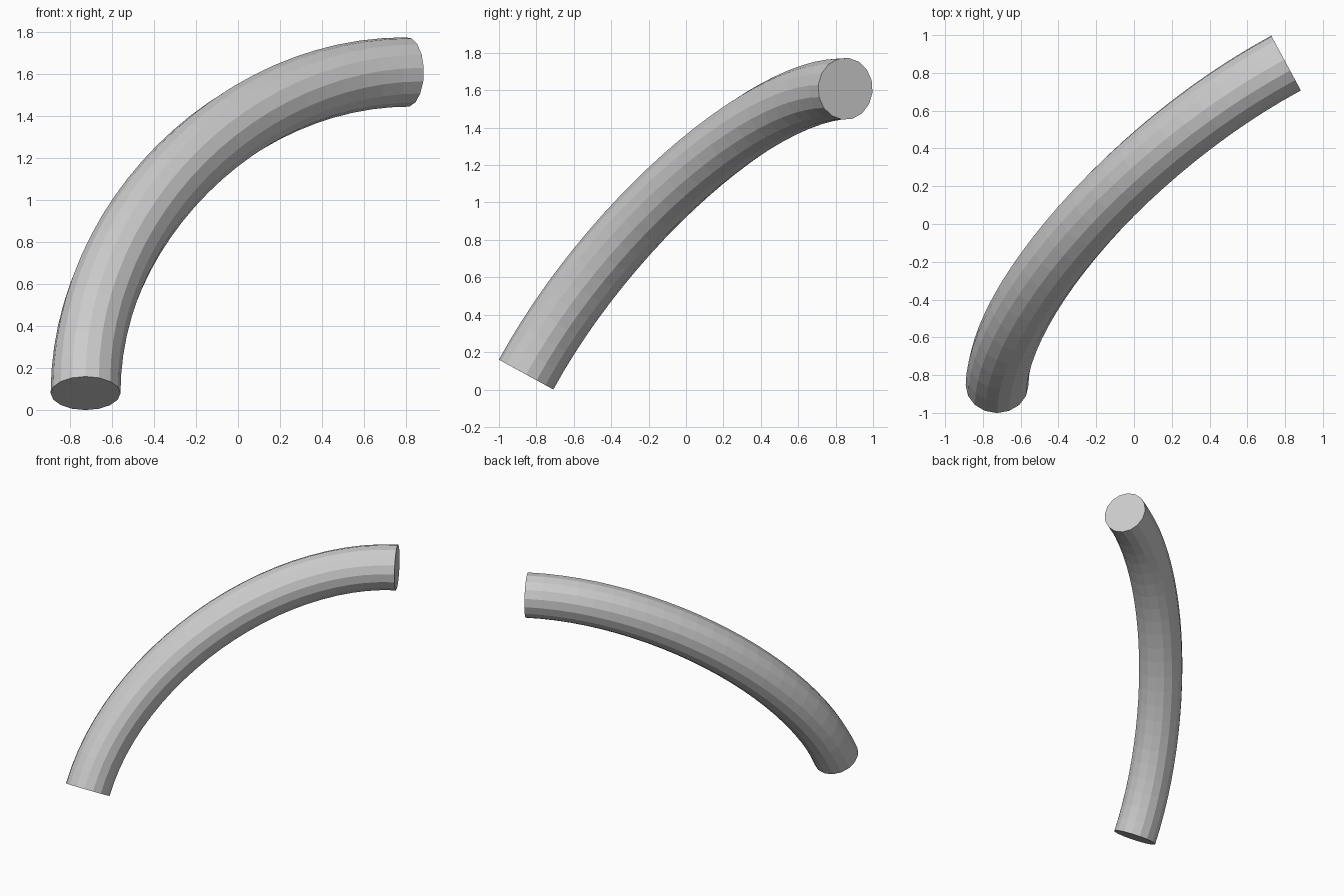
import bpy
from mathutils import Vector

if "Cube" in bpy.data.objects:
    bpy.data.objects.remove(bpy.data.objects["Cube"])

# End centres and unit directions of the bent tube's centre line
start, end = Vector((-0.725, -0.855, 0.08)), Vector((0.805, 0.852, 1.608))
dir_start = Vector((0, 0.48, 0.877)).normalized()
dir_end = Vector((0.88, 0.475, 0)).normalized()
HANDLE = 0.92

# Round tube: a two-point curve with a bevel and closed ends
curve = bpy.data.curves.new("bent_tube", "CURVE")
curve.dimensions = "3D"
curve.resolution_u = 24
curve.bevel_depth = 0.166
curve.bevel_resolution = 6
curve.use_fill_caps = True
spline = curve.splines.new("BEZIER")
spline.bezier_points.add(1)
spline.use_smooth = False
for point, co, direction in zip(spline.bezier_points, (start, end), (dir_start, dir_end)):
    point.handle_left_type = point.handle_right_type = "FREE"
    point.co = co
    point.handle_left = co - direction * HANDLE
    point.handle_right = co + direction * HANDLE
tube = bpy.data.objects.new("bent_tube", curve)
bpy.context.collection.objects.link(tube)

# Turn the curve into a mesh
bpy.context.view_layer.objects.active = tube
tube.select_set(True)
bpy.ops.object.convert(target="MESH")
